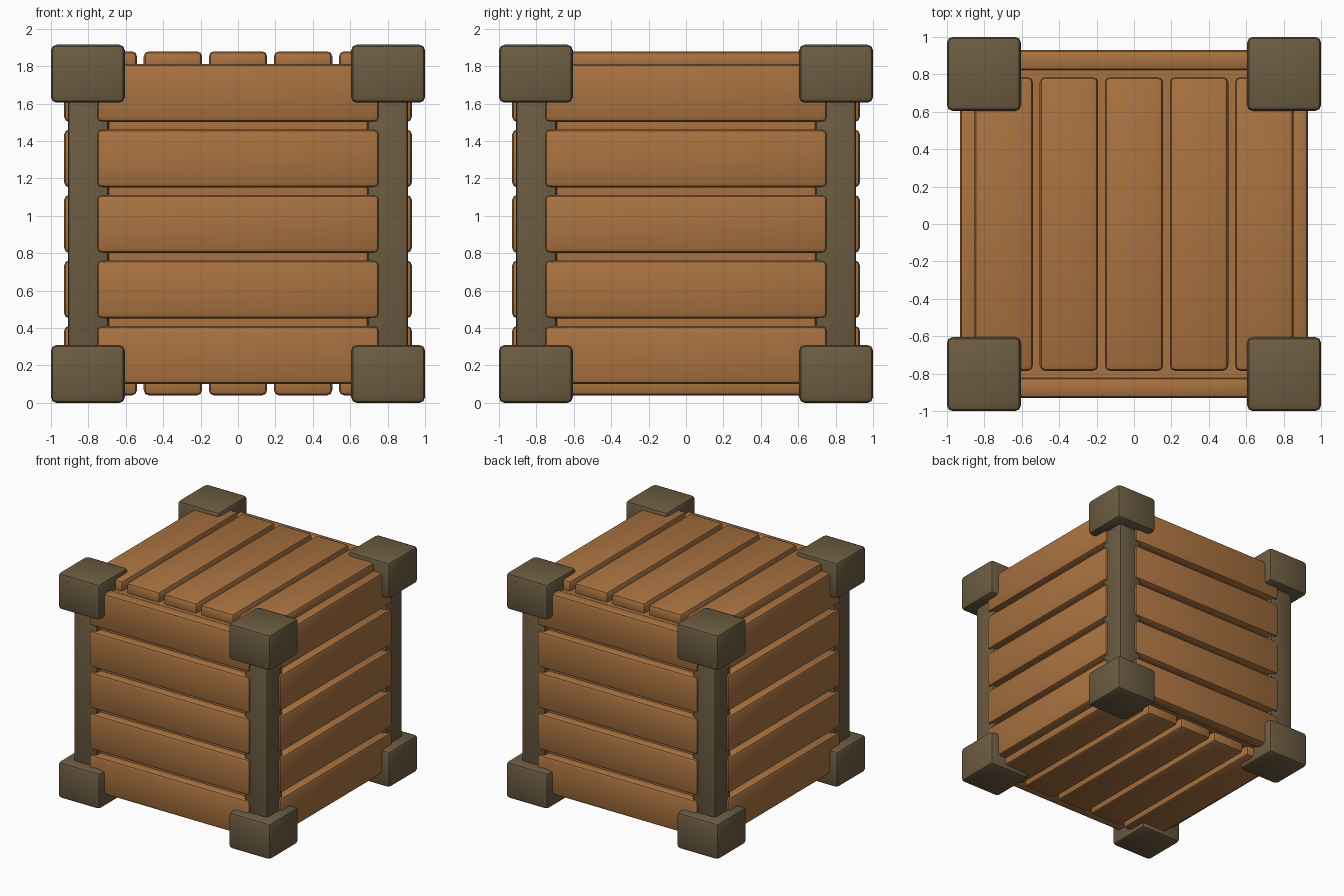
import bpy

if "Cube" in bpy.data.objects:
    bpy.data.objects.remove(bpy.data.objects["Cube"])


def material(name, rgb):
    m = bpy.data.materials.new(name)
    m.diffuse_color = (*rgb, 1.0)
    m.use_nodes = True
    m.node_tree.nodes["Principled BSDF"].inputs["Base Color"].default_value = m.diffuse_color
    return m


WOOD = material("warm wood", (0.40, 0.17, 0.052))
METAL = material("dull bronze", (0.15, 0.107, 0.054))
MID = 0.957  # height of the crate centre


def box(name, lo, hi, mat, bevel=0.0):
    """Axis-aligned box between two corners, with rounded edges."""
    bpy.ops.mesh.primitive_cube_add(
        size=1, location=[(a + b) / 2 for a, b in zip(lo, hi)])
    ob = bpy.context.object
    ob.name = name
    ob.scale = [b - a for a, b in zip(lo, hi)]
    bpy.ops.object.transform_apply(location=False, rotation=False, scale=True)
    ob.data.materials.append(mat)
    if bevel:
        mod = ob.modifiers.new("rounded_edges", 'BEVEL')
        mod.width = bevel
        mod.segments = 2
        bpy.ops.object.modifier_apply(modifier=mod.name)
        bpy.ops.object.shade_smooth_by_angle(angle=0.6)
    return ob


# Inner body seen in the gaps between planks
box("inner_body", (-0.86, -0.86, 0.12), (0.86, 0.86, 1.795), WOOD)

# Horizontal planks on the four sides
for i in range(5):
    z = MID + (i - 2) * 0.35
    z0, z1 = z - 0.155, z + 0.155
    for s in (-1, 1):
        a, b = sorted((s * 0.82, s * 0.93))
        box("front_back_plank", (-0.755, a, z0), (0.755, b, z1), WOOD, 0.028)
        box("side_plank", (a, -0.755, z0), (b, 0.755, z1), WOOD, 0.028)

# Lid and floor planks running front to back
for i in range(5):
    x = (i - 2) * 0.348
    box("lid_plank", (x - 0.156, -0.785, 1.77), (x + 0.156, 0.785, 1.88), WOOD, 0.028)
    box("floor_plank", (x - 0.156, -0.785, 0.04), (x + 0.156, 0.785, 0.15), WOOD, 0.028)

# Corner posts with a block at each end
for sx in (-1, 1):
    for sy in (-1, 1):
        x0, x1 = sorted((sx * 0.69, sx * 0.91))
        y0, y1 = sorted((sy * 0.69, sy * 0.91))
        box("corner_post", (x0, y0, 0.15), (x1, y1, 1.765), METAL, 0.022)
        x0, x1 = sorted((sx * 0.605, sx * 1.0))
        y0, y1 = sorted((sy * 0.605, sy * 1.0))
        for z0 in (0.0, 1.605):
            box("corner_block", (x0, y0, z0), (x1, y1, z0 + 0.31), METAL, 0.03)
